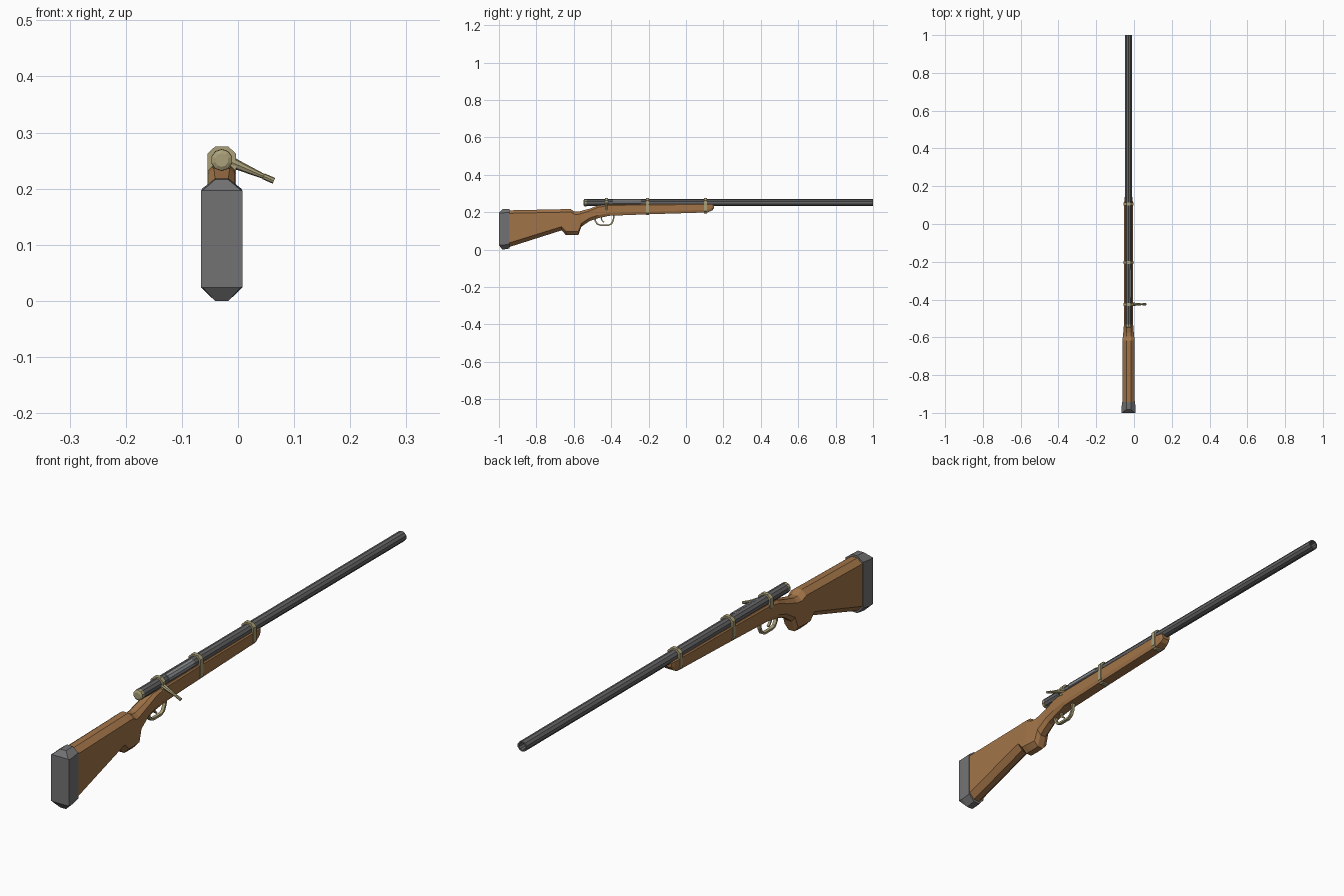
import bpy, bmesh, math
from mathutils import Vector

CX = -0.029      # bore line x
BZ = 0.251       # bore line z


def material(name, rgb):
    m = bpy.data.materials.new(name)
    m.diffuse_color = (*rgb, 1)
    return m


WOOD = material("wood", (0.36, 0.175, 0.065))
STEEL = material("steel", (0.13, 0.13, 0.135))
BOLT = material("bolt_steel", (0.26, 0.27, 0.28))
BRASS = material("brass", (0.40, 0.35, 0.19))
RUBBER = material("pad_grey", (0.17, 0.17, 0.175))


def loft(name, rings, mat, closed=False):
    """Skin equal-sized rings of points; cap the ends unless closed."""
    bm = bmesh.new()
    vs = [[bm.verts.new(p) for p in r] for r in rings]
    n = len(vs[0])
    pairs = list(zip(vs, vs[1:])) + ([(vs[-1], vs[0])] if closed else [])
    for a, b in pairs:
        for i in range(n):
            j = (i + 1) % n
            bm.faces.new((a[i], a[j], b[j], b[i]))
    if not closed:
        bm.faces.new(vs[0])
        bm.faces.new(vs[-1])
    bmesh.ops.recalc_face_normals(bm, faces=bm.faces)
    me = bpy.data.meshes.new(name)
    bm.to_mesh(me)
    bm.free()
    ob = bpy.data.objects.new(name, me)
    me.materials.append(mat)
    bpy.context.collection.objects.link(ob)
    return ob


def octagon(y, zb, zt, hw, cb, ct, flat):
    """Chamfered section: bottom/top z, half width, chamfer heights, flat half width."""
    half = [(flat, zb), (hw, zb + cb), (hw, zt - ct), (flat, zt)]
    pts = half + [(-x, z) for x, z in reversed(half)]
    return [(CX + x, y, z) for x, z in pts]


def circle(y, r, n=10, dx=0.0, dz=0.0):
    return [(CX + dx + r * math.cos(math.tau * (i + .5) / n), y,
             BZ + dz + r * math.sin(math.tau * (i + .5) / n)) for i in range(n)]


def rod(name, p, q, radii, mat, n=8):
    """Round rod from p to q with evenly spaced radii."""
    p, q = Vector(p), Vector(q)
    d = (q - p).normalized()
    u = d.cross(Vector((0, 1, 0))).normalized()
    v = d.cross(u)
    rings = []
    for t, r in radii:
        c = p.lerp(q, t)
        rings.append([c + u * r * math.cos(math.tau * i / n) + v * r * math.sin(math.tau * i / n)
                      for i in range(n)])
    return loft(name, rings, mat)


def wire(name, pts, r, mat):
    """Square-ish bar following points in the y-z plane."""
    rings = []
    for i, (y, z) in enumerate(pts):
        a, b = pts[max(i - 1, 0)], pts[min(i + 1, len(pts) - 1)]
        t = Vector((0, b[0] - a[0], b[1] - a[1])).normalized()
        nrm = Vector((0, -t.z, t.y))
        c = Vector((CX, y, z))
        rings.append([c + Vector((sx * r * 1.5, 0, 0)) + nrm * sn * r
                      for sx, sn in ((1, 1), (-1, 1), (-1, -1), (1, -1))])
    return loft(name, rings, mat)


# Wooden stock: butt, grip, wrist and fore-end
loft("stock", [octagon(*s) for s in [
    (-0.945, 0.014, 0.210, 0.033, 0.022, 0.016, 0.012),
    (-0.665, 0.103, 0.216, 0.032, 0.020, 0.016, 0.012),
    (-0.642, 0.078, 0.217, 0.032, 0.020, 0.016, 0.012),
    (-0.618, 0.077, 0.217, 0.032, 0.020, 0.016, 0.012),
    (-0.595, 0.077, 0.203, 0.030, 0.020, 0.014, 0.012),
    (-0.575, 0.079, 0.203, 0.028, 0.018, 0.014, 0.012),
    (-0.560, 0.122, 0.207, 0.026, 0.018, 0.014, 0.012),
    (-0.515, 0.153, 0.219, 0.024, 0.016, 0.012, 0.012),
    (-0.470, 0.168, 0.236, 0.024, 0.016, 0.010, 0.014),
    (-0.410, 0.181, 0.241, 0.024, 0.014, 0.005, 0.019),
    (-0.200, 0.189, 0.243, 0.023, 0.014, 0.004, 0.019),
    (0.115, 0.199, 0.245, 0.023, 0.014, 0.004, 0.019),
    (0.140, 0.209, 0.244, 0.021, 0.012, 0.004, 0.016),
    (0.150, 0.222, 0.242, 0.017, 0.007, 0.004, 0.013)]], WOOD)

# Butt pad
loft("butt_pad", [octagon(*s) for s in [
    (-1.000, 0.024, 0.197, 0.037, 0.001, 0.001, 0.034),
    (-0.982, 0.000, 0.216, 0.037, 0.024, 0.020, 0.012),
    (-0.943, 0.006, 0.218, 0.035, 0.024, 0.018, 0.012)]], RUBBER)

# Barrel, an open tube from the receiver forward, with solid receiver behind
loft("barrel", [circle(-0.24, 0.019), circle(1.0, 0.019), circle(1.0, 0.014),
                circle(0.90, 0.014)], STEEL)
loft("receiver", [circle(-0.535, 0.019), circle(-0.24, 0.019)], STEEL)
loft("bolt_body", [circle(-0.39, 0.0165, dx=0.004, dz=0.003),
                   circle(-0.24, 0.0165, dx=0.004, dz=0.003)], BOLT)

# Brass end cap
loft("end_cap", [circle(-0.548, 0.012), circle(-0.544, 0.019), circle(-0.532, 0.0195)], BRASS)

# Brass bands round barrel and stock
for name, y, zb in (("rear_band", -0.425, 0.216), ("middle_band", -0.205, 0.184),
                    ("front_band", 0.105, 0.194)):
    loft(name, [octagon(y + d, zb, 0.275, 0.0255, 0.012, 0.013, 0.012)
                for d in (-0.008, 0.008)], BRASS)

# Bolt handle
rod("bolt_handle", (-0.012, -0.425, 0.247), (0.064, -0.425, 0.214),
    [(0, 0.010), (0.25, 0.008), (0.75, 0.0045), (0.76, 0.0055), (1, 0.0055)], BRASS)

# Trigger guard and trigger
wire("trigger_guard", [(-0.487, 0.175), (-0.484, 0.152), (-0.474, 0.136), (-0.458, 0.131),
                       (-0.412, 0.131), (-0.398, 0.139), (-0.388, 0.160), (-0.386, 0.188)],
     0.004, BRASS)
wire("trigger", [(-0.452, 0.178), (-0.453, 0.165), (-0.447, 0.153), (-0.438, 0.146)],
     0.003, BRASS)
